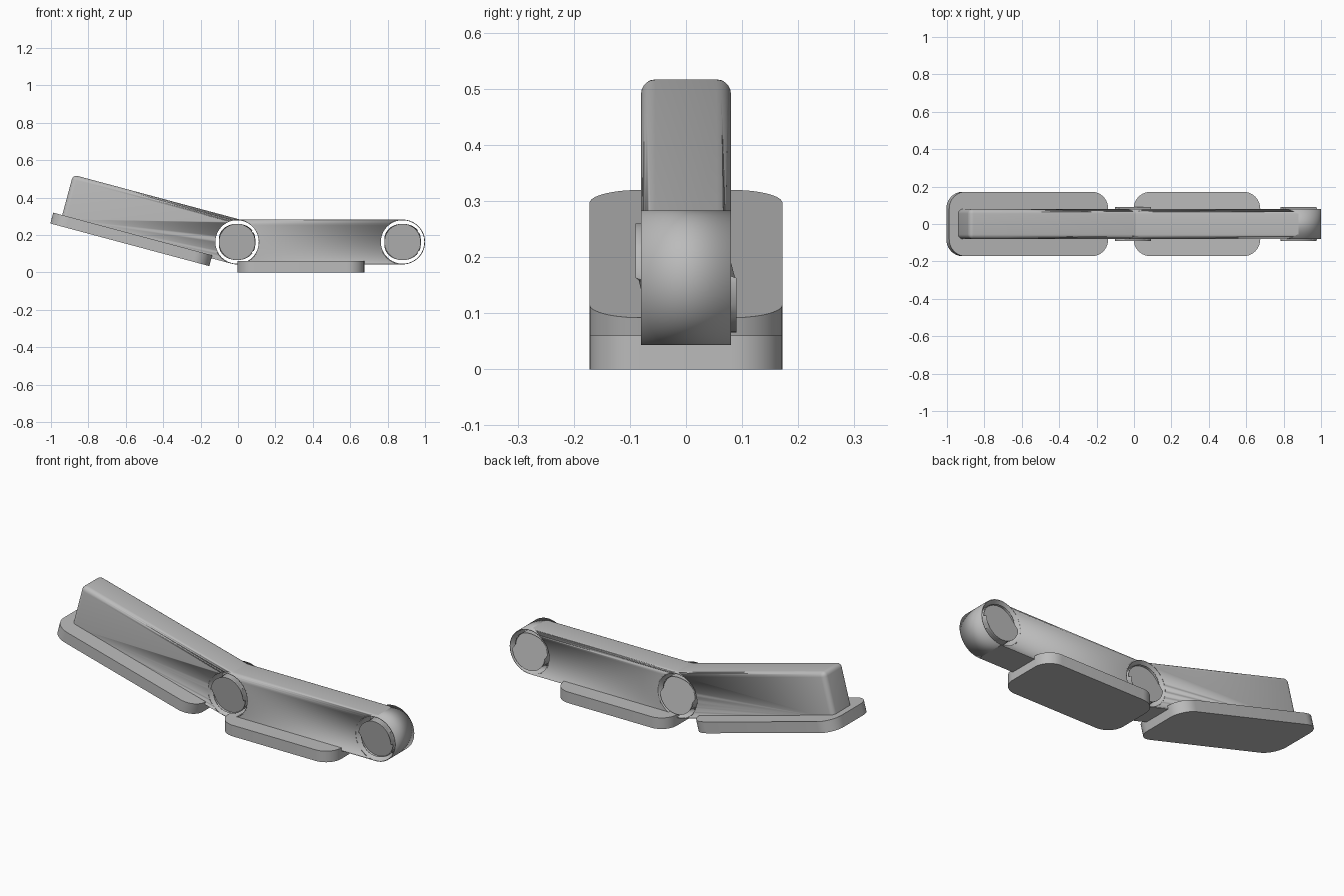
import bpy, bmesh
from math import radians
from mathutils import Matrix, Vector

if "Cube" in bpy.data.objects:
    bpy.data.objects.remove(bpy.data.objects["Cube"], do_unlink=True)

grey = bpy.data.materials.new("plain grey")
grey.use_nodes = True
grey.diffuse_color = (0.5, 0.5, 0.5, 1)
grey.node_tree.nodes["Principled BSDF"].inputs["Base Color"].default_value = (0.5, 0.5, 0.5, 1)

R = 0.12          # joint radius
HALF = 0.08       # half width of the arm
HUB = Vector((-0.005, 0, 0.163))
TIP = Vector((0.88, 0, 0.163))
TILT = Matrix.Translation(HUB) @ Matrix.Rotation(radians(15), 4, "Y")
FLAT = Matrix.Translation(HUB)
LIE = Matrix.Rotation(radians(90), 4, "X")


def finish(name, bm, matrix):
    """Turn a bmesh into a smooth, coloured object."""
    bm.transform(matrix)
    bmesh.ops.recalc_face_normals(bm, faces=bm.faces)
    mesh = bpy.data.meshes.new(name)
    bm.to_mesh(mesh)
    bm.free()
    ob = bpy.data.objects.new(name, mesh)
    mesh.materials.append(grey)
    bpy.context.collection.objects.link(ob)
    bpy.ops.object.select_all(action="DESELECT")
    ob.select_set(True)
    bpy.context.view_layer.objects.active = ob
    bpy.ops.object.shade_smooth_by_angle(angle=radians(35))
    return ob


def block(x0, x1, y, z0, z1):
    bm = bmesh.new()
    bmesh.ops.create_cube(bm, size=1)
    for v in bm.verts:
        v.co = (x1 if v.co.x > 0 else x0, y if v.co.y > 0 else -y, z1 if v.co.z > 0 else z0)
    return bm


def round_edges(bm, edges, width, segments):
    bmesh.ops.bevel(bm, geom=edges, offset=width, segments=segments,
                    profile=0.5, affect="EDGES")


def drum(radius, half):
    bm = bmesh.new()
    bmesh.ops.create_cone(bm, cap_ends=True, segments=64, radius1=radius,
                          radius2=radius, depth=2 * half)
    bm.transform(LIE)
    return bm


def pad(name, x0, x1, matrix):
    # Flat pad with rounded corners
    bm = block(x0, x1, 0.172, -0.163, -0.103)
    upright = [e for e in bm.edges if abs(e.verts[0].co.z - e.verts[1].co.z) > 0.01]
    round_edges(bm, upright, 0.09, 10)
    finish(name, bm, matrix)


def beam(name, x0, x1, matrix, holes, free_end=None):
    # Arm section, softened along the top and around its free end
    bm = block(x0, x1, HALF, -R, R)

    def soft(e):
        a, b = e.verts[0].co, e.verts[1].co
        top = a.z > 0 and b.z > 0
        along = abs(a.x - b.x) > 0.01
        at_end = free_end is not None and abs(a.x - free_end) + abs(b.x - free_end) < 0.01
        return (top and along) or (at_end and (a.z > 0 or b.z > 0))
    round_edges(bm, [e for e in bm.edges if soft(e)], 0.025, 5)
    ob = finish(name, bm, matrix)
    for centre in holes:
        cutter = finish("hole_cutter", drum(R - 0.003, 0.2), Matrix.Translation(centre))
        cutter.hide_render = True
        mod = ob.modifiers.new("hole", "BOOLEAN")
        mod.operation, mod.solver, mod.object = "DIFFERENCE", "EXACT", cutter
        bpy.context.view_layer.objects.active = ob
        bpy.ops.object.modifier_move_to_index(modifier="hole", index=0)
        bpy.ops.object.modifier_apply(modifier="hole")
        bpy.data.objects.remove(cutter, do_unlink=True)


def joint(name, centre):
    # Thin open sleeve
    bm = drum(R, HALF)
    bmesh.ops.delete(bm, geom=[f for f in bm.faces if len(f.verts) > 4], context="FACES")
    bmesh.ops.recalc_face_normals(bm, faces=bm.faces)
    sleeve = finish(name + "_sleeve", bm, Matrix.Translation(centre))
    wall = sleeve.modifiers.new("wall", "SOLIDIFY")
    wall.thickness, wall.offset = 0.004, -1
    # Loose round pin inside the sleeve
    bm = drum(0.097, 0.076)
    rims = [e for e in bm.edges if any(len(f.verts) > 4 for f in e.link_faces)]
    round_edges(bm, rims, 0.014, 4)
    finish(name + "_pin", bm, Matrix.Translation(centre))


beam("raised_arm", -0.94, 0, TILT, [HUB], free_end=-0.94)
beam("level_arm", 0, TIP.x - HUB.x, FLAT, [HUB, TIP])
pad("raised_pad", -0.99, -0.11, TILT)
pad("level_pad", 0.003, 0.68, FLAT)
joint("middle_joint", HUB)
joint("end_joint", TIP)
